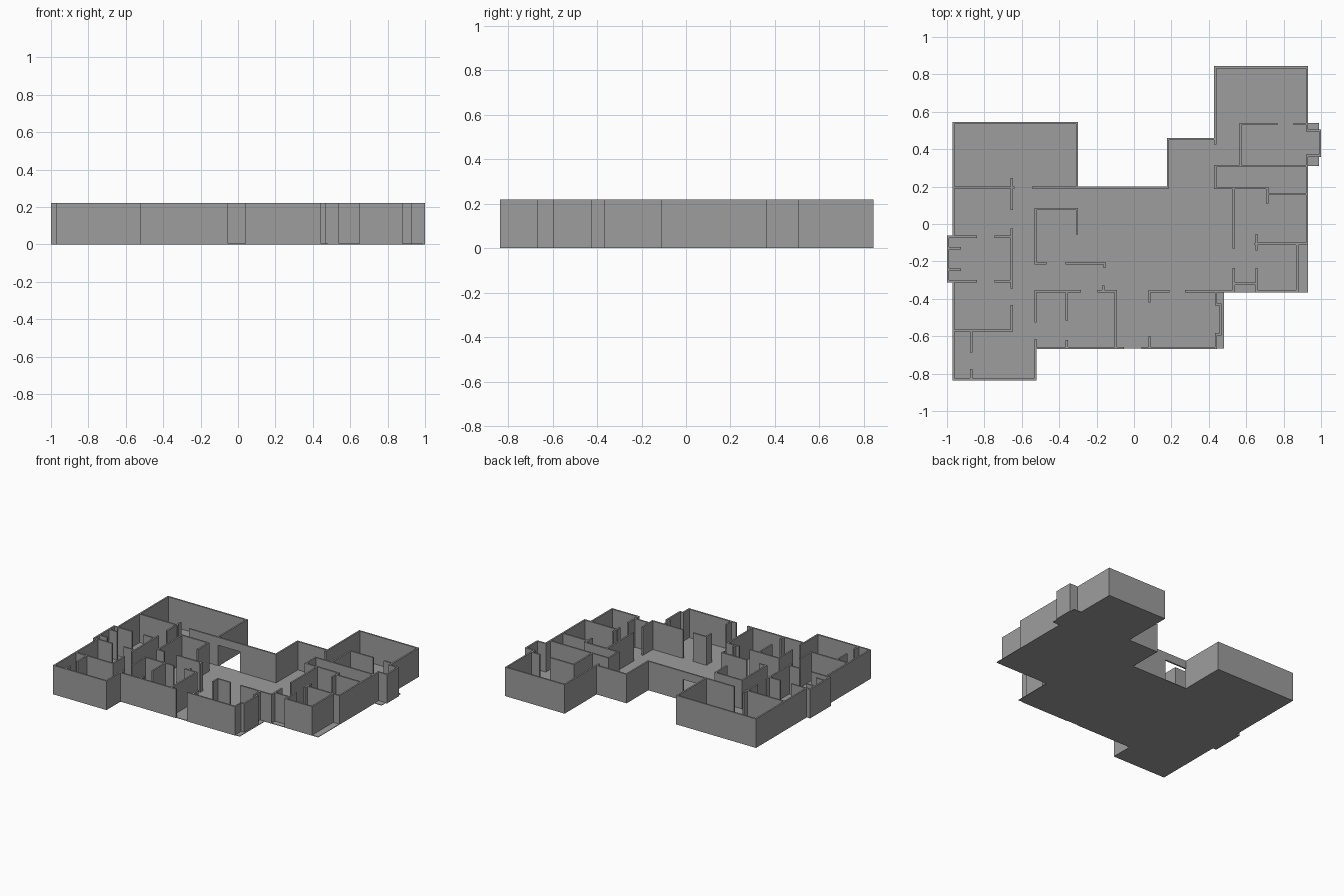
import bpy
import bmesh

# Plan sizes are in hundredths of a unit
UNIT = 0.01
WALL_HEIGHT = 0.22
DOOR_HEIGHT = 0.16
FLOOR_THICKNESS = 0.004
HALF_WALL = 0.006

default_cube = bpy.data.objects.get("Cube")
if default_cube:
    bpy.data.objects.remove(default_cube, do_unlink=True)

gray = bpy.data.materials.new("plaster_gray")
gray.use_nodes = True
gray_value = (0.34, 0.34, 0.34, 1)
gray.diffuse_color = gray_value
gray.node_tree.nodes["Principled BSDF"].inputs["Base Color"].default_value = gray_value


def corners(start, axis, stops):
    """Walk along x and y in turn and return every corner reached."""
    position = [value * UNIT for value in start]
    points = [tuple(position)]
    index = "xy".index(axis)
    for stop in stops:
        position[index] = stop * UNIT
        points.append(tuple(position))
        index = not index
    return points


def finish(name, bm):
    bmesh.ops.recalc_face_normals(bm, faces=bm.faces)
    mesh = bpy.data.meshes.new(name)
    bm.to_mesh(mesh)
    bm.free()
    mesh.materials.append(gray)
    bpy.context.collection.objects.link(bpy.data.objects.new(name, mesh))


def add_box(bm, low, high):
    cube = bmesh.ops.create_cube(bm, size=1)
    for vert in cube["verts"]:
        for i in range(3):
            vert.co[i] = high[i] if vert.co[i] > 0 else low[i]


def walls(name, *paths, bottom=0.0):
    """Build one object from wall paths: start, first axis, stops."""
    bm = bmesh.new()
    for start, axis, *stops in paths:
        points = corners(start, axis, stops)
        for a, b in zip(points, points[1:]):
            low = [min(p, q) - HALF_WALL for p, q in zip(a, b)] + [bottom]
            high = [max(p, q) + HALF_WALL for p, q in zip(a, b)] + [WALL_HEIGHT]
            add_box(bm, low, high)
    finish(name, bm)


def floor(name, start, axis, *stops):
    bm = bmesh.new()
    outline = [bm.verts.new((x, y, 0)) for x, y in corners(start, axis, stops)]
    base = bm.faces.new(outline)
    top = bmesh.ops.extrude_face_region(bm, geom=[base], use_keep_orig=True)
    for item in top["geom"]:
        if isinstance(item, bmesh.types.BMVert):
            item.co.z = FLOOR_THICKNESS
    finish(name, bm)


# Floor slab
floor("floor_slab", (-97, 54.5), "x", -30, 20, 18, 46, 43, 84.3, 93, 54, 99, 31,
      93, -36.5, 48, -66.5, -52, -83.5, -97, -31, -100, -6.2, -97)

# Outer shell
walls("garage_outer_walls", ((-96.5, -7), "y", 54, -30.5, 19.5))
walls("rear_outer_walls", ((-11, 19.5), "x", 18.2, 45.5, 43.5))
walls("rear_door_header", ((-30.5, 19.5), "x", -11), bottom=DOOR_HEIGHT)
walls("rear_wing_outer_walls",
      ((43.5, 43), "y", 83.8, 92.5, 50, 99.4, 36.5, 92.5, -10.5, 65))
walls("front_wing_outer_walls", ((-96.5, -31), "y", -83, -52.7, -62))
walls("front_outer_wall", ((-52.7, -66.3), "x", -6))
walls("front_bay_walls", ((4.5, -66.3), "x", 43.8, -59, 46.3, -43, 43.8, -36))
walls("side_bay_walls",
      ((-84.5, -6.8), "x", -99.4, -30.6, -84.5),
      ((-99.4, -13), "x", -93),
      ((-99.4, -24.5), "x", -93))

# Partitions on the right-hand side
walls("garage_front_wall",
      ((-96.5, 19.5), "x", -64.5),
      ((-54, 19.5), "x", -30.5))
walls("side_bay_partitions",
      ((-74, -6.8), "x", -65.3),
      ((-74, -30.6), "x", -65.3))
walls("hallway_walls",
      ((-65.3, 24), "y", 8),
      ((-65.3, -3), "y", -34),
      ((-65.3, -44), "y", -57, -96.5))
walls("front_wing_closet",
      ((-87, -57), "y", -68),
      ((-87, -78), "y", -83))

# Partitions in the middle
walls("core_room_walls",
      ((-47.5, -21), "x", -52.7, 8, -30.5, -5),
      ((-36, -21), "x", -15.8, -23))
walls("front_room_walls",
      ((-52.7, -52), "y", -36, -29),
      ((-36, -36), "y", -51),
      ((-36, -62.5), "y", -66.3),
      ((-19, -36), "x", -9.8, -66.3),
      ((-16.5, -36), "y", -33.5))
walls("entry_walls",
      ((8.3, -41.5), "y", -36, 18.5),
      ((8.3, -60.5), "y", -66.3),
      ((28, -36), "x", 53.3, -24))

# Partitions on the left-hand side
walls("bath_walls",
      ((53.3, 19), "y", -12.5),
      ((53.3, -32), "x", 65.5),
      ((65.5, -6), "y", -13.5))
walls("side_room_outer_walls",
      ((65.5, -24), "y", -36, 87.3, -10.5))
walls("rear_wing_partitions",
      ((92.5, 31), "x", 43.5, 19.2, 71.2, 11.5),
      ((71.2, 16), "x", 92.5),
      ((57, 31), "y", 53.5, 76),
      ((86, 53.5), "x", 92.5))
